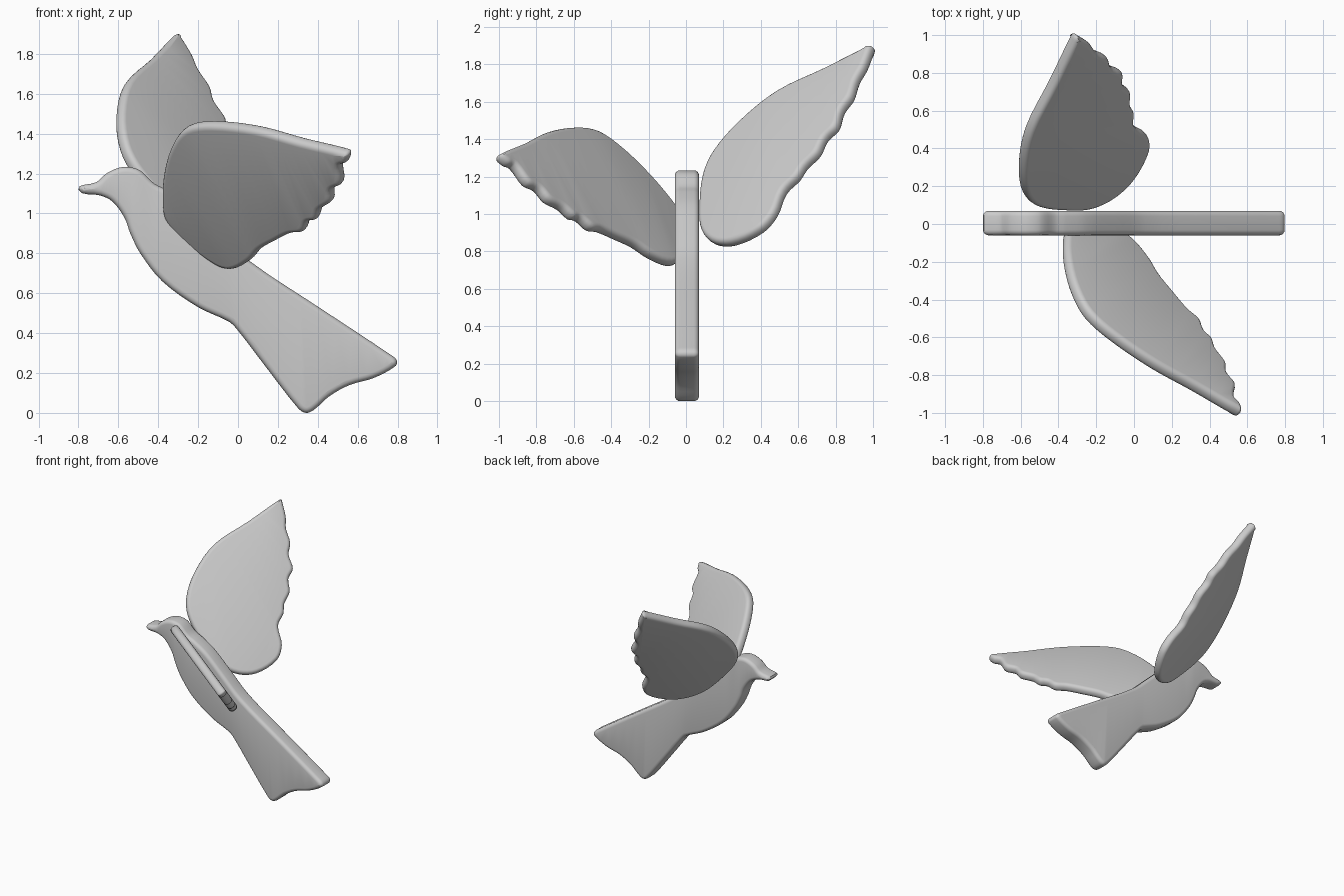
import bpy, bmesh
from math import sin, cos, pi, radians
from mathutils import Vector

if "Cube" in bpy.data.objects:
    bpy.data.objects.remove(bpy.data.objects["Cube"])


def smooth_loop(pts, steps=4):
    """Closed curve through the given points."""
    out, n = [], len(pts)
    for i in range(n):
        a, b, c, d = (pts[(i + k) % n] for k in (-1, 0, 1, 2))
        length = (c - b).length
        # tangents limited to the segment length avoid overshoot
        m1 = (c - a).normalized() * length
        m2 = (d - b).normalized() * length
        for s in range(steps):
            t = s / steps
            out.append(b * (2*t**3 - 3*t**2 + 1) + m1 * (t**3 - 2*t**2 + t)
                       + c * (3*t**2 - 2*t**3) + m2 * (t**3 - t**2))
    return out


def rounded_plate(name, pts, half, radius, segs=4):
    """Flat plate with rounded rim around a planar 3D outline."""
    loop = smooth_loop(pts)
    n = len(loop)
    normal = sum((loop[i].cross(loop[(i + 1) % n]) for i in range(n)), Vector()).normalized()
    inward = []
    for i in range(n):
        e1 = normal.cross(loop[i] - loop[i - 1]).normalized()
        e2 = normal.cross(loop[(i + 1) % n] - loop[i]).normalized()
        m = (e1 + e2).normalized()
        inward.append(m / max(m.dot(e1), 0.6))
    quarter = [(radius * (1 - sin(pi/2 * k/segs)), half - radius + radius * cos(pi/2 * k/segs))
               for k in range(segs + 1)]
    rim = quarter + [(i, -o) for i, o in reversed(quarter)]
    bm = bmesh.new()
    rings = [[bm.verts.new(p + w * ins + normal * off) for p, w in zip(loop, inward)]
             for ins, off in rim]
    for r0, r1 in zip(rings, rings[1:]):
        for i in range(n):
            j = (i + 1) % n
            bm.faces.new((r0[i], r0[j], r1[j], r1[i]))
    caps = [bm.faces.new(rings[0]), bm.faces.new(rings[-1][::-1])]
    bmesh.ops.triangulate(bm, faces=caps)
    bmesh.ops.recalc_face_normals(bm, faces=bm.faces[:])
    me = bpy.data.meshes.new(name)
    bm.to_mesh(me)
    bm.free()
    me.polygons.foreach_set("use_smooth", [True] * len(me.polygons))
    me.set_sharp_from_angle(angle=radians(45))
    ob = bpy.data.objects.new(name, me)
    bpy.context.collection.objects.link(ob)
    return ob


# Body with head and fanned tail, side profile (x, z)
body = [(-.80, 1.12), (-.71, 1.157), (-.66, 1.20), (-.60, 1.228), (-.55, 1.233),
        (-.49, 1.215), (-.42, 1.15), (-.36, 1.12), (-.25, 1.05), (-.10, .91),
        (.06, .76), (.42, .52), (.76, .295), (.795, .265), (.79, .235), (.68, .175),
        (.56, .14), (.46, .085), (.38, .015), (.34, .0), (.30, .025), (.14, .23),
        (-.01, .425), (-.05, .46), (-.20, .53), (-.38, .66), (-.49, .80),
        (-.54, .90), (-.57, .98), (-.63, 1.06), (-.69, 1.09)]
rounded_plate("bird_body", [Vector((x, .005, z)) for x, z in body], .065, .028)

# Near wing, outline (x, z) laid on a slanted plane, scalloped trailing edge
near = [(-.37, 1.08), (-.36, 1.22), (-.32, 1.35), (-.25, 1.435), (-.12, 1.455),
        (.10, 1.43), (.32, 1.37), (.545, 1.315), (.56, 1.30), (.55, 1.265),
        (.52, 1.25), (.525, 1.16), (.48, 1.13), (.475, 1.07), (.42, 1.03),
        (.40, .98), (.36, .97), (.335, .92), (.27, .91), (.19, .87), (.12, .83),
        (.07, .775), (-.02, .73), (-.10, .75), (-.25, .86), (-.35, .97)]
rounded_plate("near_wing",
              [Vector((x, .486 - .773*x - .81*z, z)) for x, z in near], .034, .028)

# Far wing, outline (y, z) laid on its own slanted plane
far = [(1.0, 1.89), (.97, 1.88), (.75, 1.77), (.50, 1.65), (.30, 1.49), (.16, 1.33),
       (.10, 1.20), (.08, 1.02), (.09, .91), (.15, .845), (.25, .84), (.40, .91),
       (.48, 1.0), (.53, 1.12), (.60, 1.19), (.64, 1.25), (.71, 1.32), (.75, 1.40),
       (.81, 1.46), (.84, 1.55), (.89, 1.62), (.92, 1.71), (.96, 1.78), (.995, 1.87)]
rounded_plate("far_wing",
              [Vector((.577 + .979*y - .988*z, y, z)) for y, z in far], .034, .028)
